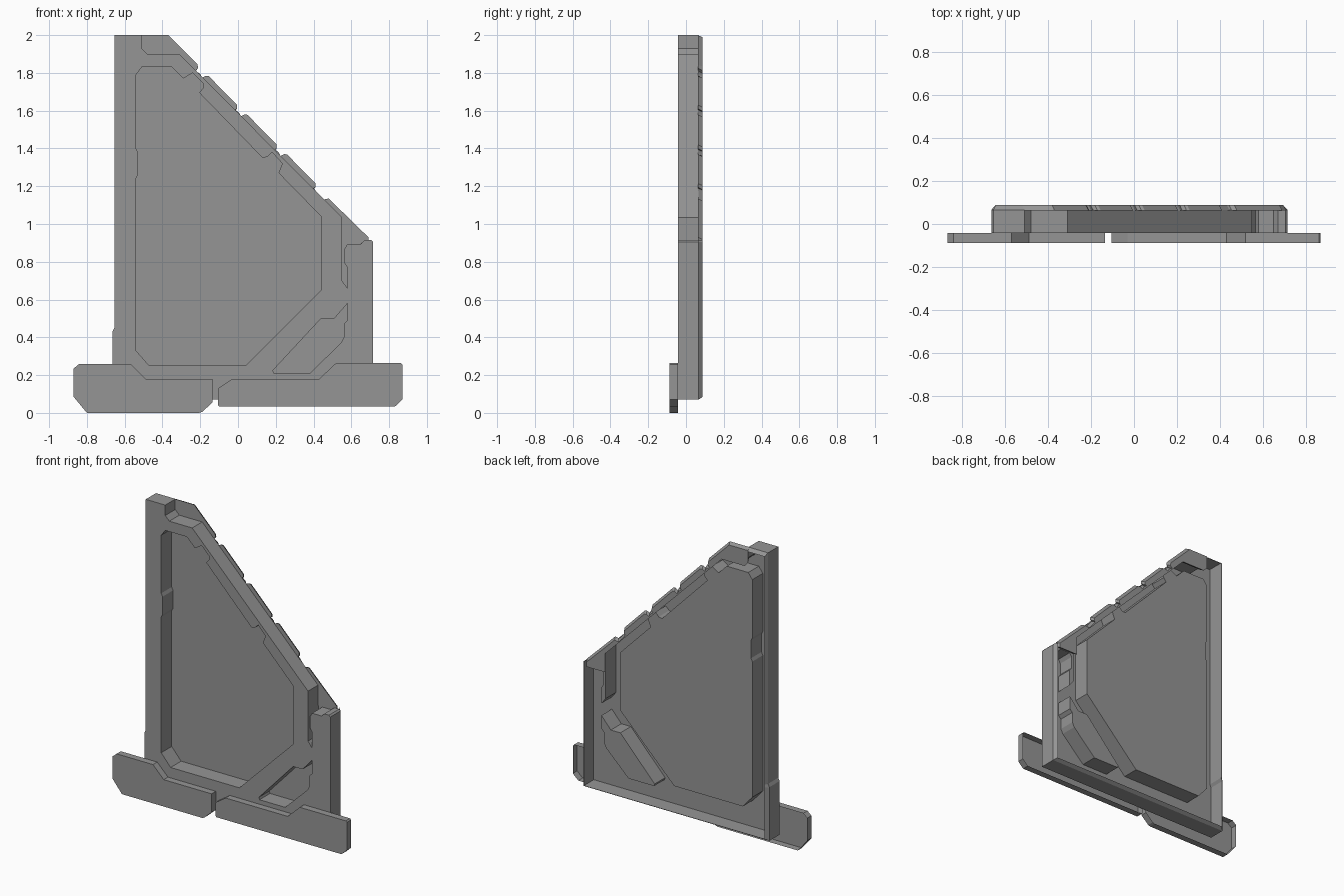
import bpy, bmesh
from mathutils import Vector

if "Cube" in bpy.data.objects:
    bpy.data.objects.remove(bpy.data.objects["Cube"])

FRONT, BACK, FLOOR, RIM = -0.043, 0.088, 0.068, 0.066

grey = bpy.data.materials.new("dark_grey")
grey.diffuse_color = (0.3, 0.3, 0.3, 1)
grey.use_nodes = True
grey.node_tree.nodes["Principled BSDF"].inputs["Base Color"].default_value = grey.diffuse_color


def ring(bm, pts, y, shift=0):
    return [bm.verts.new((x + shift, y, z + shift)) for x, z in pts]


def cap(bm, rings):
    # fill outer ring; further rings become holes
    edges = []
    for r in rings:
        for a, b in zip(r, r[1:] + r[:1]):
            edges.append(bm.edges.get((a, b)) or bm.edges.new((a, b)))
    bmesh.ops.triangle_fill(bm, edges=edges, use_beauty=True, normal=Vector((0, -1, 0)))


def walls(bm, a, b, closed=True):
    n = len(a)
    for i in range(n if closed else n - 1):
        j = (i + 1) % n
        bm.faces.new((a[i], a[j], b[j], b[i]))


def finish(bm, name):
    bmesh.ops.recalc_face_normals(bm, faces=bm.faces)
    # front sheet should look toward -y
    faces = [f for f in bm.faces if abs(f.normal.y) > 0.9]
    first = min(faces, key=lambda f: f.calc_center_median().y)
    if first.normal.y > 0:
        bmesh.ops.reverse_faces(bm, faces=bm.faces)
    me = bpy.data.meshes.new(name)
    bm.to_mesh(me)
    bm.free()
    me.materials.append(grey)
    ob = bpy.data.objects.new(name, me)
    bpy.context.collection.objects.link(ob)
    return ob


def prism(name, pts, y0, y1, back=True, shift=0):
    bm = bmesh.new()
    a, b = ring(bm, pts, y0), ring(bm, pts, y1, shift)
    cap(bm, [a])
    walls(bm, a, b)
    if back:
        cap(bm, [b])
    return finish(bm, name)


# frame outline: top, sloped edge, right slit and post, bottom, left
outer = [(-.655, 2), (-.51, 2), (-.51, 1.93), (-.48, 1.9), (-.31, 1.9),
         (.55, 1.035), (.55, .7), (.58, .66), (.58, .77), (.565, .79),
         (.565, .87), (.58, .895), (.65, .895), (.67, .915), (.705, .915),
         (.715, .905), (.715, .07), (-.665, .07), (-.665, .43), (-.655, .45)]
# large recessed panel with two notches along the slope
window = [(-.54, .33), (-.54, 1.24), (-.53, 1.26), (-.53, 1.38), (-.54, 1.4),
          (-.54, 1.79), (-.51, 1.83), (-.35, 1.83), (-.29, 1.77), (-.24, 1.8),
          (-.185, 1.745), (-.185, 1.72), (-.205, 1.695), (.13, 1.35),
          (.155, 1.355), (.18, 1.38), (.235, 1.32), (.215, 1.27),
          (.44, 1.04), (.44, .65), (.04, .25), (-.47, .25)]
# small lower right recess
pocket = [(.19, .21), (.185, .225), (.44, .5), (.51, .5), (.58, .58),
          (.58, .49), (.56, .47), (.56, .4), (.545, .37), (.38, .21)]

# pressed shell: front sheet, recesses and outer skirt, open at the back
bm = bmesh.new()
fronts = [ring(bm, p, FRONT) for p in (outer, window, pocket)]
cap(bm, fronts)
for pts, r in zip((window, pocket), fronts[1:]):
    floor = ring(bm, pts, FLOOR)
    walls(bm, r, floor)
    cap(bm, [floor])
skirt = ring(bm, outer, RIM)
walls(bm, fronts[0], skirt)
# floor behind the right slit
slit = skirt[6:13]
slit += [bm.verts.new((x, RIM, z)) for x, z in ((.65, .91), (.55, .91))]
cap(bm, [slit])
# chamfered rear rim on right, bottom, left and top edges
path = skirt[14:] + skirt[:2]
inner = [bm.verts.new((min(max(v.co.x, -.645), .695), BACK,
                       min(max(v.co.z, .085), 1.98))) for v in path]
walls(bm, path, inner, closed=False)
finish(bm, "panel_frame")

# toothed rear strip along the sloped edge, slanting inward to the back
strip = [(-.51, 2), (-.37, 2), (-.215, 1.845), (-.21, 1.825), (-.225, 1.81)]
for x0, x1 in ((-.155, -.005), (.05, .205), (.26, .41)):
    strip += [(x0 - .045, 1.595 - x0 + .045), (x0 - .035, 1.63 - x0 - .01),
              (x0 - .015, 1.63 - x0), (x0, 1.63 - x0 - .002),
              (x1, 1.625 - x1), (x1, 1.605 - x1), (x1 - .01, 1.6 - x1)]
strip += [(.445, 1.135), (.455, 1.13), (.48, 1.135), (.69, .93), (.69, .9), (.55, .9),
          (.55, 1.025), (-.315, 1.89), (-.485, 1.89), (-.51, 1.92)]
prism("sloped_edge_strip", strip, RIM - .003, BACK, shift=-.012)

# two base plates, open at the back
plates = {
    "left_base_plate": [(-.87, .235), (-.84, .26), (-.57, .26), (-.49, .18), (-.135, .18),
                        (-.135, .055), (-.19, .005), (-.205, 0), (-.80, 0), (-.87, .085)],
    "right_base_plate": [(-.105, .13), (-.03, .18), (.43, .18), (.52, .265), (.862, .265),
                         (.87, .257), (.87, .07), (.83, .033), (-.1, .033), (-.105, .04)]}
for name, pts in plates.items():
    prism(name, pts, -BACK, FRONT, back=False)
